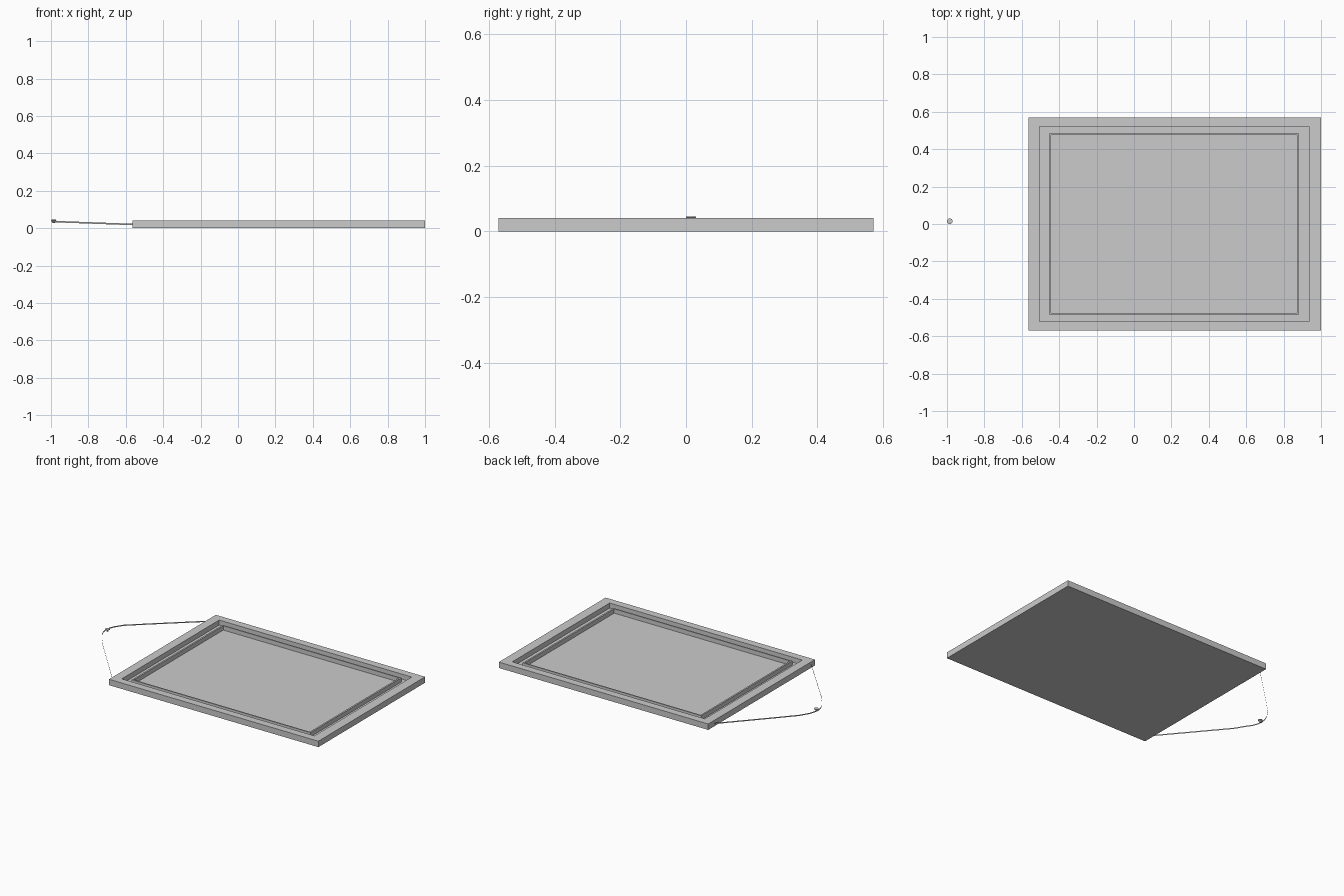
import bpy, bmesh

if "Cube" in bpy.data.objects:
    bpy.data.objects.remove(bpy.data.objects["Cube"])

XL, XR, YH = -0.565, 1.0, 0.57   # outer footprint


def finish(bm, name, recalc=True):
    if recalc:
        bmesh.ops.recalc_face_normals(bm, faces=bm.faces)
    me = bpy.data.meshes.new(name)
    bm.to_mesh(me)
    bm.free()
    ob = bpy.data.objects.new(name, me)
    bpy.context.collection.objects.link(ob)
    return ob


def stepped_frame(name, steps):
    """Loft nested rectangles: (inset left, inset right, inset y, z)."""
    bm = bmesh.new()
    loops = []
    for l, r, y, z in steps:
        a, b, h = XL + l, XR - r, YH - y
        loops.append([bm.verts.new(p) for p in
                      ((a, -h, z), (b, -h, z), (b, h, z), (a, h, z))])
    for lo, hi in zip(loops, loops[1:]):
        for i in range(4):
            j = (i + 1) % 4
            bm.faces.new((lo[i], lo[j], hi[j], hi[i]))
    bm.faces.new(loops[0][::-1])
    bm.faces.new(loops[-1])
    return finish(bm, name)


# Tray-style frame: back, rim, channel, raised lip, recessed panel
stepped_frame("floating_frame", [
    (0, 0, 0, 0.0),
    (0, 0, 0, 0.04),
    (0.06, 0.065, 0.05, 0.04),
    (0.06, 0.065, 0.05, 0.006),
    (0.11, 0.118, 0.085, 0.006),
    (0.11, 0.118, 0.085, 0.034),
    (0.121, 0.129, 0.093, 0.034),
    (0.121, 0.129, 0.093, 0.005),
])

# Hanging cord: thin upright ribbon looped over the nail
path = [(-0.565, 0.51), (-0.83, 0.25), (-0.945, 0.135), (-0.98, 0.08),
        (-0.993, 0.045), (-0.998, 0.015), (-0.992, -0.02), (-0.98, -0.05),
        (-0.95, -0.09), (-0.915, -0.145), (-0.565, -0.53)]
bm = bmesh.new()
prev = None
for x, y in path:
    z = 0.02 + 0.016 * (XL - x) / 0.433
    cur = [bm.verts.new((x, y, z + d)) for d in (-0.004, 0.004)]
    if prev:
        bm.faces.new((prev[0], cur[0], cur[1], prev[1]))
    prev = cur
finish(bm, "hanging_cord")

# Nail: slim shank with a flared head, spun from a profile
profile = [(0.0, 0.028), (0.006, 0.028), (0.006, 0.037),
           (0.015, 0.042), (0.015, 0.045), (0.0, 0.046)]
bm = bmesh.new()
cx, cy = -0.985, 0.015
vs = [bm.verts.new((cx + r, cy, z)) for r, z in profile]
es = [bm.edges.new(p) for p in zip(vs, vs[1:])]
bmesh.ops.spin(bm, geom=vs + es, cent=(cx, cy, 0), axis=(0, 0, 1),
               angle=6.283185307, steps=16, use_merge=True)
bmesh.ops.remove_doubles(bm, verts=bm.verts, dist=1e-5)
finish(bm, "nail")
